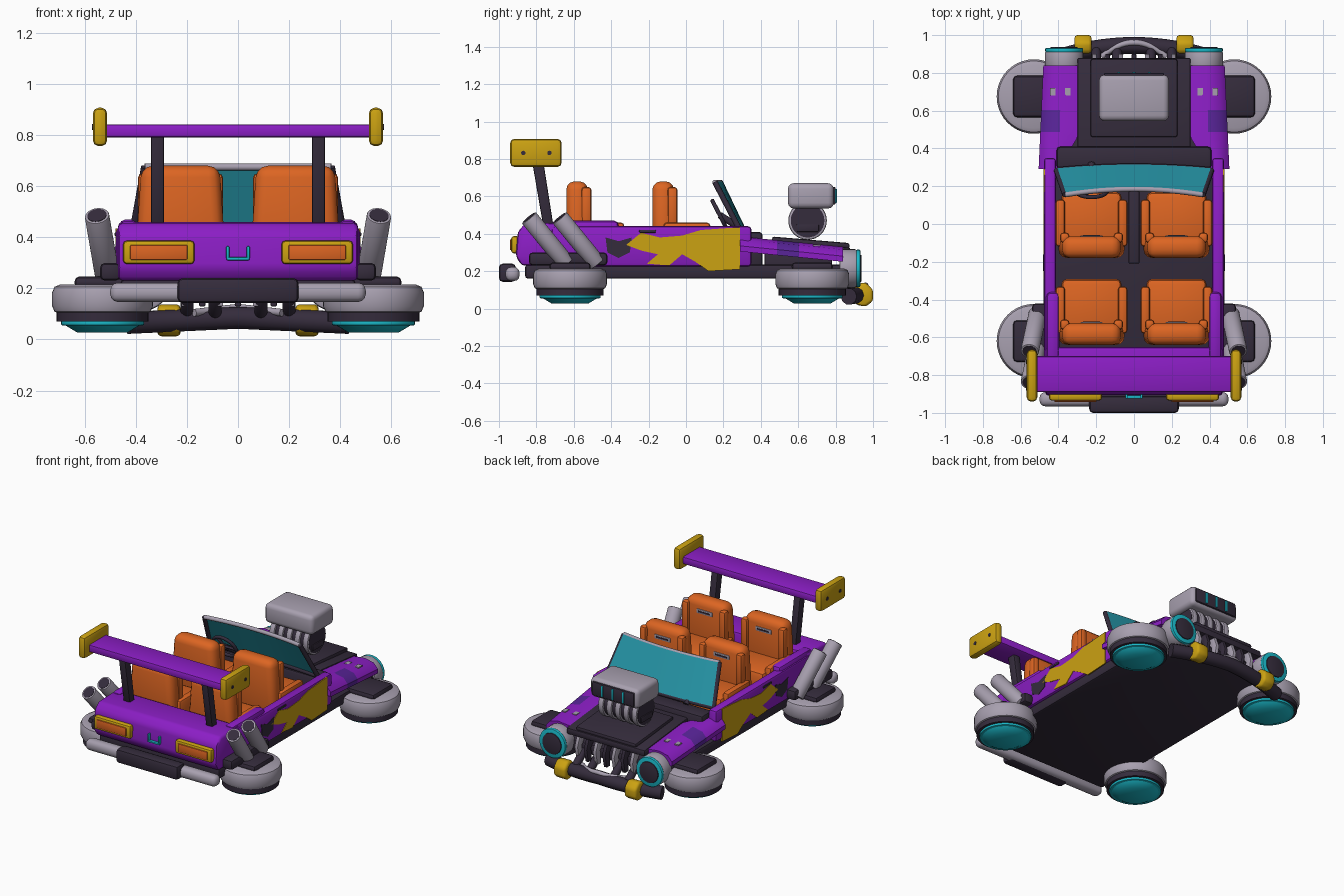
import bpy, bmesh, math
from mathutils import Vector

default_cube = bpy.data.objects.get("Cube")
if default_cube:
    bpy.data.objects.remove(default_cube, do_unlink=True)


def make_material(name, *rgb):
    material = bpy.data.materials.new(name)
    material.use_nodes = True
    material.diffuse_color = (*rgb, 1)
    shader = material.node_tree.nodes["Principled BSDF"]
    shader.inputs["Base Color"].default_value = (*rgb, 1)
    shader.inputs["Roughness"].default_value = 0.6
    return material


purple = make_material("purple paint", .26, .013, .56)
violet = make_material("dark violet paint", .1, .018, .32)
yellow = make_material("yellow paint", .6, .36, .006)
orange = make_material("orange leather", .72, .13, .016)
grey = make_material("light grey metal", .39, .35, .43)
dark = make_material("dark plastic", .035, .025, .045)
cyan = make_material("cyan glow", .01, .48, .58)
glass = make_material("teal glass", .02, .32, .41)


def finish(name, bm, material, bevel=0.0, segments=2):
    """Bevel the hard edges, shade smooth with sharp creases, and link."""
    bmesh.ops.recalc_face_normals(bm, faces=bm.faces)
    if bevel:
        hard = [e for e in bm.edges if len(e.link_faces) == 2 and e.calc_face_angle() > math.radians(35)]
        bmesh.ops.bevel(bm, geom=hard, offset=bevel, segments=segments, profile=0.5, affect='EDGES', clamp_overlap=True)
    mesh = bpy.data.meshes.new(name)
    bm.to_mesh(mesh)
    bm.free()
    mesh.materials.append(material)
    mesh.shade_smooth()
    mesh.set_sharp_from_angle(angle=math.radians(40))
    obj = bpy.data.objects.new(name, mesh)
    bpy.context.collection.objects.link(obj)
    return obj


def box(name, xs, ys, zs, material, bevel=0.01, taper=1.0, segments=2):
    bm = bmesh.new()
    bmesh.ops.create_cube(bm, size=1)
    for v in bm.verts:
        scale = taper if v.co.z > 0 else 1
        v.co = Vector((sum(xs) / 2 + v.co.x * scale * (xs[1] - xs[0]),
                       sum(ys) / 2 + v.co.y * (ys[1] - ys[0]),
                       sum(zs) / 2 + v.co.z * (zs[1] - zs[0])))
    return finish(name, bm, material, bevel, segments)


def rod(name, start, end, radius, material, bevel=0.0, end_radius=None, sides=32):
    bm = bmesh.new()
    start, end = Vector(start), Vector(end)
    bmesh.ops.create_cone(bm, cap_ends=True, segments=sides, radius1=radius,
                          radius2=end_radius or radius, depth=(end - start).length)
    turn = (end - start).to_track_quat('Z', 'Y')
    for v in bm.verts:
        v.co = turn @ v.co + (start + end) / 2
    return finish(name, bm, material, bevel)


def loft(name, loops, material, bevel=0.0):
    """Skin a row of matching closed loops and cap both ends."""
    bm = bmesh.new()
    rows = [[bm.verts.new(p) for p in loop] for loop in loops]
    for a, b in zip(rows, rows[1:]):
        for i in range(len(a)):
            j = (i + 1) % len(a)
            bm.faces.new((a[i], a[j], b[j], b[i]))
    bm.faces.new(rows[0])
    bm.faces.new(rows[-1])
    return finish(name, bm, material, bevel)


def side_prism(name, outline, x0, x1, material, bevel=0.0):
    return loft(name, [[(x, y, z) for y, z in outline] for x in (x0, x1)], material, bevel)


def tube(name, points, radius, material, closed=False):
    curve = bpy.data.curves.new(name, 'CURVE')
    curve.dimensions = '3D'
    curve.bevel_depth, curve.bevel_resolution, curve.use_fill_caps = radius, 3, True
    spline = curve.splines.new('POLY')
    spline.points.add(len(points) - 1)
    for target, p in zip(spline.points, points):
        target.co = (*p, 1)
    spline.use_cyclic_u = closed
    temp = bpy.data.objects.new(name + " path", curve)
    bpy.context.collection.objects.link(temp)
    bpy.context.view_layer.update()
    mesh = bpy.data.meshes.new_from_object(temp)
    bpy.data.objects.remove(temp, do_unlink=True)
    mesh.materials.clear()
    mesh.materials.append(material)
    mesh.shade_smooth()
    mesh.set_sharp_from_angle(angle=math.radians(50))
    bpy.context.collection.objects.link(bpy.data.objects.new(name, mesh))


# Chassis, rear deck, cowl and hood
box("floor_pan", (-.46, .46), (-.86, .84), (.16, .235), dark, .015)
side_prism("rear_deck", [(-.88, .23), (-.91, .28), (-.9, .41), (-.86, .455), (-.65, .46), (-.65, .23)],
           -.47, .47, purple, .018)
box("cowl", (-.41, .41), (.29, .41), (.22, .41), dark, .02)
side_prism("hood", [(.38, .3), (.38, .375), (.88, .325), (.88, .28)], -.3, .3, dark, .012)
side_prism("hood_panel", [(.46, .34), (.46, .385), (.875, .35), (.875, .32)], -.23, .23, dark, .012)
box("engine_block", (-.22, .22), (.42, .78), (.2, .32), dark)
box("gear_console", (-.03, .03), (-.21, .18), (.23, .43), dark)

# Side walls, paint patches, fenders and side details
splash = [(-.32, .34), (-.24, .405), (-.14, .38), (-.02, .39), (.08, .42), (.29, .435), (.29, .21), (.12, .2),
          (.05, .25), (-.02, .29), (-.09, .23), (-.21, .24), (-.15, .29), (-.24, .31)]
blot = [(-.43, .38), (-.36, .36), (-.29, .38), (-.3, .3), (-.36, .27), (-.42, .3)]
for s, side in ((1, "left"), (-1, "right")):
    box(side + "_side_wall", (s * .445 - .032, s * .445 + .032), (-.72, .35), (.225, .44), purple, .018)
    box(side + "_rear_rim", (s * .43 - .035, s * .43 + .035), (-.72, -.36), (.38, .47), purple, .025)
    side_prism(side + "_yellow_splash", splash, s * .472, s * .48, yellow)
    side_prism(side + "_dark_paint_blot", blot, s * .472, s * .48, dark)
    box(side + "_door_handle", (s * .475 - .008, s * .475 + .008), (-.25, -.16), (.405, .42), dark, .004)
    loops = []
    for i in range(15):
        t = i / 14
        y, top = .29 + .55 * t, .385 - .055 * t
        inner, outer = .40 - .11 * min(1, t * 3), .505 - .025 * t
        mid = (inner + outer) / 2
        loops.append([(s * inner, y, top - .07), (s * inner, y, top - .01), (s * mid, y, top),
                      (s * (outer - .03), y, top - .015), (s * outer, y, top - .05), (s * outer, y, top - .08)])
    fender = loft(side + "_fender", loops, purple)
    fender.data.materials.append(violet)
    for face in fender.data.polygons:
        c = face.center
        if .47 < c.y < .62 and abs(c.x) > .4:
            face.material_index = 1
    for y, x in ((.7, .35), (.7, .43)):
        box(side + "_paint_chip", (s * x - .015, s * x + .015), (y - .02, y + .02), (.335, .343), grey, 0)

    # Hover pods
    for y, end in ((.675, "front"), (-.62, "rear")):
        pod, x = side + "_" + end + "_pod_", s * .53
        rod(pod + "ring", (x, y, .1), (x, y, .215), .197, grey, .03, sides=40)
        rod(pod + "seal", (x, y, .07), (x, y, .105), .18, dark, sides=40)
        rod(pod + "glow_rim", (x, y, .055), (x, y, .075), .163, cyan, .006, sides=40)
        rod(pod + "glow_dome", (x, y, .028), (x, y, .058), .10, cyan, .005, .15)
        box(pod + "cap", (s * .515 - .125, s * .515 + .125), (y - .11, y + .11), (.2, .247), dark, .02)

    # Headlights
    x = s * .37
    rod(side + "_headlight_shell", (x, .82, .215), (x, .915, .215), .102, grey, .012)
    rod(side + "_headlight_ring", (x, .91, .215), (x, .932, .215), .1, cyan, .006)
    rod(side + "_headlight_lens", (x, .92, .215), (x, .938, .215), .072, dark, .004)

    # Exhaust pipes
    for y, order in ((-.475, "front"), (-.64, "rear")):
        low, high = Vector((s * .51, y, .24)), Vector((s * .552, y - .2, .485))
        tip = (high - low).normalized()
        name = side + "_" + order + "_exhaust"
        rod(name, low, high, .048, grey, .004)
        rod(name + "_bore", high - tip * .02, high + tip * .002, .038, dark)
    box(side + "_exhaust_mount", (s * .5 - .04, s * .5 + .04), (-.84, -.42), (.23, .3), dark, .02)

    # Spoiler ends and posts
    post = [(-.825, .8), (-.765, .8), (-.71, .45), (-.765, .45)]
    side_prism(side + "_spoiler_post", post, s * .29, s * .34, dark, .008)
    box(side + "_spoiler_end", (s * .54 - .028, s * .54 + .028), (-.94, -.665), (.757, .907), yellow, .022)
    for y in (-.87, -.73):
        rod(side + "_spoiler_bolt", (s * .565, y, .832), (s * .571, y, .832), .012, dark, sides=12)

    # Tail lights
    x = s * .31
    box(side + "_tail_light_frame", (x - .14, x + .14), (-.935, -.89), (.295, .387), yellow, .015)
    box(side + "_tail_light", (x - .112, x + .112), (-.942, -.92), (.312, .37), orange, .004)

    # Seats, two rows
    for y, row in ((0, "front"), (-.46, "rear")):
        seat, x = side + "_" + row + "_seat_", s * .225
        box(seat + "cushion", (x - .16, x + .16), (y - .14, y + .17), (.25, .43), orange, .03)
        box(seat + "back", (x - .178, x + .178), (y - .18, y - .065), (.3, .68), orange, .045, .86, 3)
        for d in (-.165, .165):
            box(seat + "bolster", (x + d - .025, x + d + .025), (y - .12, y + .13), (.26, .46), orange, .018)
            box(seat + "back_bolster", (x + d * .86 - .025, x + d * .86 + .025), (y - .1, y - .045),
                (.42, .65), orange, .018)
        box(seat + "slot", (x - .06, x + .06), (y - .07, y - .06), (.585, .615), grey, .004)
        box(seat + "slot_gap", (x - .045, x + .045), (y - .065, y - .057), (.595, .605), dark, 0)

    # Front bumper clamps
    x = s * .27
    clamp = [(.88, .06), (.91, .13), (.96, .14), (1, .1), (1, .04), (.96, .01), (.91, .02)]
    side_prism(side + "_bumper_clamp", clamp, x - .045, x + .045, yellow, .015)

# Spoiler wing and tow loop
box("spoiler_wing", (-.53, .53), (-.89, -.7), (.79, .842), purple, .012)
for x in (-.04, .04):
    box("tow_loop_arm", (x - .006, x + .006), (-.925, -.9), (.315, .365), cyan, .004)
box("tow_loop_base", (-.045, .045), (-.925, -.9), (.31, .322), cyan, .004)

# Bumpers
box("rear_bumper", (-.5, .5), (-.965, -.89), (.147, .222), grey, .03, segments=3)
box("rear_bumper_pad", (-.237, .237), (-1, -.91), (.143, .24), dark, .02)
bow = [(.43 * t / 8, .945 - .075 * (t / 8) ** 2, .085 - .02 * abs(t / 8)) for t in range(-8, 9)]
tube("front_bumper", bow, .045, dark)
tube("front_bumper_trim", [(x * .4, y + .015, z + .04) for x, y, z in bow], .015, grey)

# Grille fins and bumper brackets
for i in range(-3, 4):
    x = i * .07
    side_prism("grille_fin", [(.78, .3), (.87, .3), (.9, .22), (.88, .13), (.84, .13), (.85, .22)],
               x - .012, x + .012, grey if i % 2 else dark, .004)
for x in (-.2, -.09, .09, .2):
    rod("bumper_bracket", (x, .82, .18), (x, .92, .1), .026, dark, .005)

# Windshield with its frame
steps = [i / 6 for i in range(-6, 7)]
bottom = [Vector((.41 * t, .305 - .02 * t * t, .425)) for t in steps]
top = [Vector((.365 * t, .185 - .03 * t * t, .675)) for t in steps]
thick = Vector((0, .012, .006))
loft("windshield", [(a, b, b + thick, a + thick) for a, b in zip(bottom, top)], glass)
tube("windshield_top_trim", top, .014, grey)
tube("windshield_base", bottom, .015, dark)
for end in (0, -1):
    tube("windshield_pillar", [bottom[end], top[end]], .015, dark)

# Steering wheel
hub, up = Vector((-.225, .18, .5)), Vector((0, -.45, .89))
rim = [hub + .085 * (Vector((math.cos(a), 0, 0)) + up * math.sin(a))
       for a in (math.tau * i / 24 for i in range(24))]
tube("steering_rim", rim, .011, dark, True)
for a in (0, 8, 16):
    tube("steering_spoke", [hub, rim[a]], .009, dark)
rod("steering_column", hub, (-.225, .32, .41), .018, dark)

# Supercharger: ribbed drum, intake scoop and glowing vents
rod("blower_drum", (-.15, .65, .47), (.15, .65, .47), .09, dark)
for i in range(5):
    x = -.128 + i * .064
    rod("blower_rib", (x - .02, .65, .47), (x + .02, .65, .47), .103, grey, .01)
for x in (-.153, .153):
    box("blower_side_vent", (x - .006, x + .006), (.59, .71), (.41, .45), dark, .005)
box("intake_scoop", (-.185, .185), (.545, .79), (.535, .67), grey, .03, segments=3)
box("intake_mouth", (-.16, .16), (.78, .8), (.555, .65), dark, .008)
for x in (-.08, 0, .08):
    box("intake_glow_bar", (x - .007, x + .007), (.79, .806), (.565, .64), cyan, .002)
